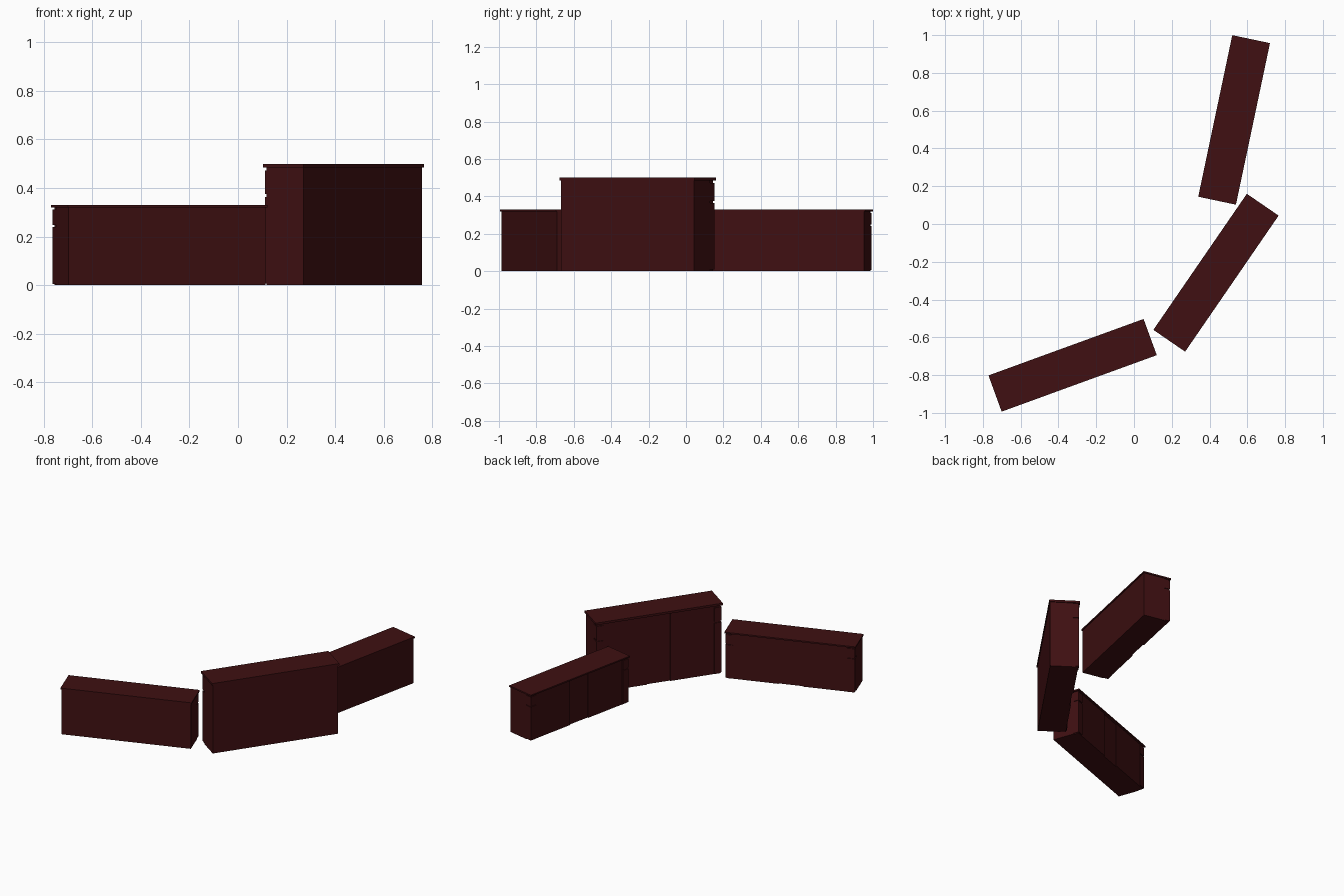
import bpy
from math import radians
from mathutils import Matrix, Vector

if "Cube" in bpy.data.objects:
    bpy.data.objects.remove(bpy.data.objects["Cube"])

wood = bpy.data.materials.new("dark_red_wood")
wood.diffuse_color = (0.05, 0.005, 0.006, 1)
wood.use_nodes = True
wood.node_tree.nodes["Principled BSDF"].inputs["Base Color"].default_value = wood.diffuse_color

L, D = 0.874, 0.204      # top slab length and depth
OV = 0.006               # slab overhang
PIL = 0.05               # pilaster width
X1, Y1 = L / 2 - OV, D / 2 - OV


def box(name, frame, x, y, z):
    """Box from (min, max) ranges, placed in the cabinet's frame."""
    bpy.ops.mesh.primitive_cube_add(size=1)
    ob = bpy.context.object
    ob.name = name
    lo, hi = Vector((x[0], y[0], z[0])), Vector((x[1], y[1], z[1]))
    ob.data.transform(Matrix.Translation((lo + hi) / 2) @ Matrix.Diagonal((*(hi - lo), 1)))
    ob.matrix_world = frame
    ob.data.materials.append(wood)


def counter(name, cx, cy, angle, h):
    f = Matrix.Translation((cx, cy, 0)) @ Matrix.Rotation(radians(angle), 4, 'Z')
    k = h / 0.5
    slab, neck, cap, shaft = h - 0.015 * k, 0.472 * k, 0.376 * k, 0.364 * k
    front = Y1 - 0.006          # side panel face
    back = front - 0.035        # carcass face behind the panels
    # top slab and carcass
    box(name + "_top", f, (-L / 2, L / 2), (-D / 2, D / 2), (slab, h))
    box(name + "_carcass", f, (-X1, X1), (-Y1, back), (0, slab))
    # recessed centre panel between two side panels
    c = 0.08
    box(name + "_centre_panel", f, (-c, c), (back, front - 0.007), (0, slab))
    for side, s in (("left", -1), ("right", 1)):
        box(f"{name}_{side}_panel", f, sorted((s * c, s * (X1 - PIL))),
            (back, front), (0, slab))
        # corner pilaster: core with grooves, shaft and capital block
        inner = s * (X1 - PIL)
        box(f"{name}_{side}_pilaster_core", f, sorted((inner, s * (X1 - 0.005))),
            (back, Y1 - 0.005), (0, slab))
        for part, z in (("shaft", (0.008 * k, shaft)), ("capital", (cap, neck))):
            box(f"{name}_{side}_pilaster_{part}", f, sorted((inner, s * X1)),
                (back, Y1), z)


counter("rear_counter", 0.530, 0.551, 78.1, 0.33)
counter("tall_middle_counter", 0.434, -0.258, 55.5, 0.50)
counter("front_counter", -0.325, -0.748, 20.0, 0.33)
